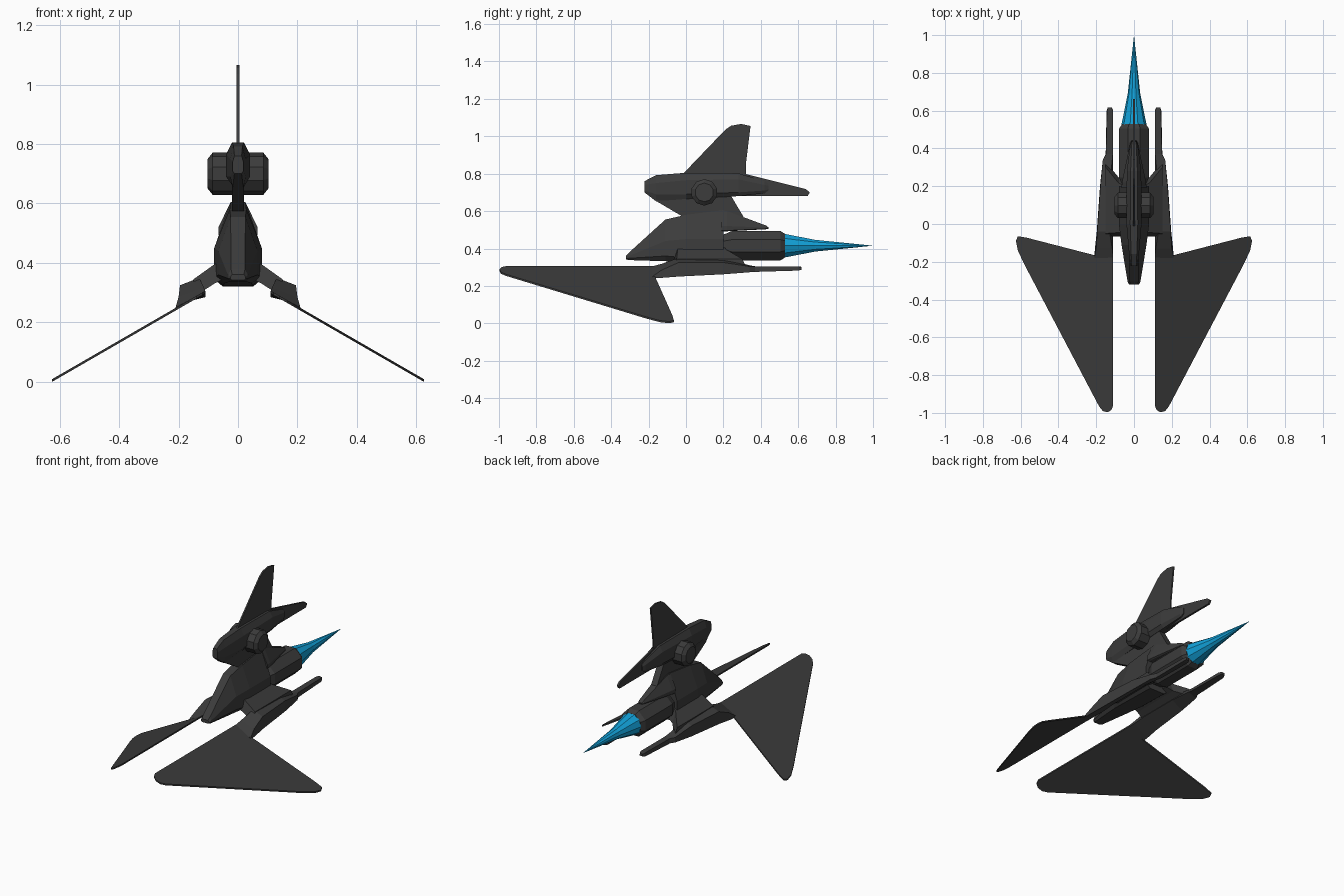
import bpy, bmesh, math


def material(name, rgb):
    m = bpy.data.materials.new(name)
    m.diffuse_color = (*rgb, 1)
    return m


DARK = material("dark grey", (0.045, 0.045, 0.045))
BLUE = material("flame blue", (0.006, 0.36, 0.70))


def loft(name, rings, mat=DARK, mirror=False):
    """Skin a list of equal-length point rings and cap both ends."""
    bm = bmesh.new()
    vs = [[bm.verts.new(p) for p in r] for r in rings]
    n = len(rings[0])
    for a, b in zip(vs, vs[1:]):
        for i in range(n):
            j = (i + 1) % n
            bm.faces.new((a[i], a[j], b[j], b[i]))
    bm.faces.new(vs[0])
    bm.faces.new(vs[-1])
    bmesh.ops.recalc_face_normals(bm, faces=bm.faces)
    me = bpy.data.meshes.new(name)
    bm.to_mesh(me)
    bm.free()
    me.materials.append(mat)
    ob = bpy.data.objects.new(name, me)
    bpy.context.collection.objects.link(ob)
    if mirror:
        ob.modifiers.new("mirror", 'MIRROR').use_mirror_merge = False
    return ob


def side_plate(name, pts, t):
    """Side-view (y, z) profile with half thickness t."""
    return loft(name, [[(x, y, z) for y, z in pts] for x in (-t, t)])


def body_ring(y, zb, zl, zh, zt, wb, wm, wt):
    """Symmetric eight-sided body section."""
    half = [(wb, zb), (wm, zl), (wm, zh), (wt, zt)]
    return [(x, y, z) for x, z in half] + [(-x, y, z) for x, z in reversed(half)]


def turned(name, stations, n, axis, centre, mat=DARK, turn=0.5):
    """Faceted round body: stations are (position, radius) along the axis."""
    rings = []
    for p, r in stations:
        ring = []
        for i in range(n):
            a = 2 * math.pi * (i + turn) / n
            c, s = r * math.cos(a), r * math.sin(a)
            ring.append((p, centre[0] + c, centre[1] + s) if axis == 'x'
                        else (centre[0] + c, p, centre[1] + s))
        rings.append(ring)
    return loft(name, rings, mat)


# swept wings, drooping outwards
plan = [(0.11, -0.17), (0.21, -0.165), (0.57, -0.072), (0.615, -0.065), (0.625, -0.09),
        (0.615, -0.14), (0.58, -0.215), (0.185, -0.965), (0.165, -0.99), (0.14, -0.997),
        (0.12, -0.985), (0.11, -0.96)]
loft("wing", [[(x, y, 0.365 - 0.577 * x + t) for x, y in plan] for t in (-0.004, 0.005)],
     mirror=True)

# wing pods tapering back into thin booms
pod = [
    (-0.18, [(0.11, 0.297), (0.11, 0.305), (0.21, 0.25), (0.21, 0.24)]),
    (-0.13, [(0.11, 0.297), (0.115, 0.318), (0.20, 0.285), (0.207, 0.243)]),
    (-0.04, [(0.11, 0.304), (0.13, 0.35), (0.195, 0.325), (0.197, 0.25)]),
    (0.20, [(0.11, 0.304), (0.13, 0.345), (0.178, 0.325), (0.18, 0.262)]),
    (0.34, [(0.11, 0.293), (0.115, 0.31), (0.165, 0.304), (0.165, 0.273)]),
    (0.37, [(0.11, 0.288), (0.112, 0.305), (0.148, 0.303), (0.15, 0.275)]),
    (0.60, [(0.11, 0.285), (0.112, 0.305), (0.143, 0.303), (0.145, 0.282)]),
    (0.618, [(0.118, 0.288), (0.12, 0.302), (0.137, 0.3), (0.138, 0.286)])]
loft("wing_pod", [[(x, y, z) for x, z in s] for y, s in pod], mirror=True)

# pylons from hull to pods
loft("pylon", [[(x, y0, zt), (x, y1, zt), (x, y1 + 0.03, zb), (x, y0 - 0.02, zb)]
               for x, y0, y1, zt, zb in [(0.04, -0.045, 0.20, 0.415, 0.35),
                                         (0.08, -0.045, 0.215, 0.395, 0.33),
                                         (0.15, -0.05, 0.30, 0.345, 0.285)]], mirror=True)

# main hull and its upper rear overhang
loft("hull", [body_ring(-0.32, 0.342, 0.347, 0.352, 0.362, 0.02, 0.026, 0.02),
              body_ring(-0.305, 0.338, 0.348, 0.36, 0.378, 0.025, 0.034, 0.023),
              body_ring(-0.11, 0.332, 0.36, 0.44, 0.555, 0.045, 0.066, 0.025),
              body_ring(0.0, 0.325, 0.35, 0.45, 0.58, 0.05, 0.08, 0.028),
              body_ring(0.20, 0.32, 0.345, 0.45, 0.605, 0.05, 0.08, 0.025)])
loft("hull_overhang", [body_ring(0.19, 0.49, 0.495, 0.52, 0.604, 0.055, 0.066, 0.025),
                       body_ring(0.22, 0.492, 0.496, 0.52, 0.60, 0.055, 0.064, 0.025),
                       body_ring(0.43, 0.503, 0.506, 0.512, 0.522, 0.016, 0.02, 0.014),
                       body_ring(0.442, 0.504, 0.506, 0.508, 0.512, 0.01, 0.012, 0.01)])

# engine and exhaust flame
turned("engine", [(0.18, 0.06), (0.21, 0.068), (0.245, 0.085), (0.505, 0.085), (0.53, 0.068)],
       8, 'y', (0, 0.415))
turned("flame", [(0.528, 0.066), (0.69, 0.033), (0.995, 0.0006)], 10, 'y', (0, 0.415), BLUE, 0)

# neck joining hull to head
side_plate("neck", [(-0.17, 0.66), (0.23, 0.70), (0.31, 0.565), (0.2, 0.56), (0.0, 0.56)], 0.02)

# head
loft("head", [body_ring(-0.222, 0.70, 0.71, 0.74, 0.76, 0.012, 0.018, 0.012),
              body_ring(-0.16, 0.652, 0.69, 0.75, 0.792, 0.018, 0.026, 0.015),
              body_ring(0.0, 0.665, 0.69, 0.765, 0.805, 0.022, 0.04, 0.02),
              body_ring(0.28, 0.68, 0.70, 0.77, 0.802, 0.022, 0.038, 0.018),
              body_ring(0.42, 0.695, 0.71, 0.74, 0.76, 0.014, 0.02, 0.012),
              body_ring(0.44, 0.71, 0.715, 0.735, 0.745, 0.01, 0.012, 0.008)])

# round side drums on the head
turned("side_drums", [(-0.102, 0.05), (-0.085, 0.071), (0.085, 0.071), (0.102, 0.05)],
       10, 'x', (0.098, 0.70))

# upright fin and rear spike
side_plate("upright_fin", [(-0.02, 0.795), (0.21, 1.035), (0.24, 1.056), (0.295, 1.066),
                           (0.345, 1.055), (0.32, 0.85), (0.32, 0.78)], 0.0045)
side_plate("rear_spike", [(0.25, 0.80), (0.32, 0.798), (0.64, 0.718), (0.662, 0.70),
                          (0.65, 0.68), (0.25, 0.68)], 0.006)
